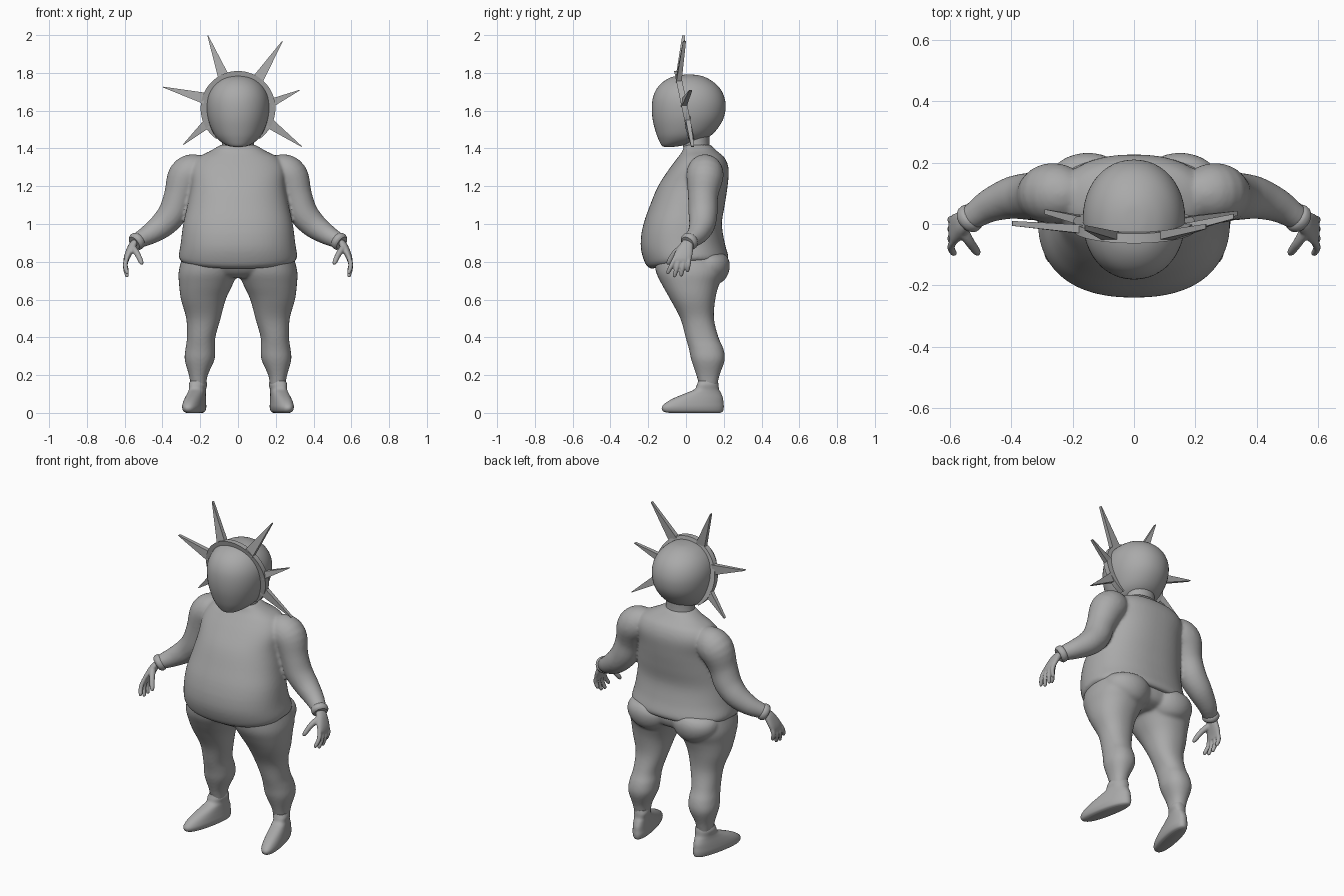
import bpy, bmesh, math
from mathutils import Vector

grey = bpy.data.materials.new("plain_grey")
grey.diffuse_color = (0.4, 0.4, 0.4, 1)


def refine(rows, k=4):
    """Catmull-Rom interpolation between rows of numbers."""
    out = []
    for i in range(len(rows) - 1):
        a, b, c, d = rows[max(i - 1, 0)], rows[i], rows[i + 1], rows[min(i + 2, len(rows) - 1)]
        for j in range(k):
            t = j / k
            out.append([0.5 * (2 * q + (r - p) * t + (2 * p - 5 * q + 4 * r - s) * t * t
                               + (3 * q - p - 3 * r + s) * t ** 3) for p, q, r, s in zip(a, b, c, d)])
    return out + [list(rows[-1])]


def skin(bm, rings):
    """Bridge closed rings of points and cap both ends."""
    vs = [[bm.verts.new(p) for p in ring] for ring in rings]
    n = len(vs[0])
    for a, b in zip(vs, vs[1:]):
        for i in range(n):
            bm.faces.new((a[i], a[(i + 1) % n], b[(i + 1) % n], b[i]))
    bm.faces.new(vs[0][::-1])
    bm.faces.new(vs[-1])


def stack(bm, rows, side=1, power=2.0, dip=0.0, toe=0.0, n=40):
    """Loft of level rings; a row is z, x0, x1, y0, y1."""
    rings = []
    for i, (z, x0, x1, y0, y1) in enumerate(refine(rows)):
        ring = []
        for j in range(n):
            a = 2 * math.pi * j / n
            c, s = math.cos(a), math.sin(a)
            x = (x0 + x1) / 2 + (x1 - x0) / 2 * math.copysign(abs(c) ** (2 / power), c)
            y = (y0 + y1) / 2 + (y1 - y0) / 2 * math.copysign(abs(s) ** (2 / power), s)
            fade = max(0, 1 - (z - rows[0][0]) / 0.15)
            ring.append((side * (x - toe * (y - 0.12)), y, z + dip * fade * min(y, 0) / 0.2))
        rings.append(ring)
    skin(bm, rings)


def tube(bm, rows, side=1, n=24):
    """Round tube along a path; a row is x, y, z, radius."""
    pts = refine(rows)
    rings = []
    for i, (x, y, z, r) in enumerate(pts):
        d = (Vector(pts[min(i + 1, len(pts) - 1)][:3]) - Vector(pts[max(i - 1, 0)][:3])).normalized()
        u = d.cross(Vector((0, 1, 0))).normalized()
        v = d.cross(u)
        ring = [Vector((x, y, z)) + r * (math.cos(2 * math.pi * j / n) * u + math.sin(2 * math.pi * j / n) * v)
                for j in range(n)]
        rings.append([(side * p.x, p.y, p.z) for p in ring])
    skin(bm, rings)


def finish(name, bm, voxel=0, smooth=0, flat=False):
    bmesh.ops.recalc_face_normals(bm, faces=bm.faces[:])
    me = bpy.data.meshes.new(name)
    bm.to_mesh(me)
    bm.free()
    ob = bpy.data.objects.new(name, me)
    bpy.context.collection.objects.link(ob)
    me.materials.append(grey)
    bpy.ops.object.select_all(action='DESELECT')
    bpy.context.view_layer.objects.active = ob
    ob.select_set(True)
    if voxel:
        m = ob.modifiers.new("blend", 'REMESH')
        m.mode, m.voxel_size = 'VOXEL', voxel
        m = ob.modifiers.new("soften", 'SMOOTH')
        m.factor, m.iterations = 0.5, smooth
        bpy.ops.object.convert(target='MESH')
    if not flat:
        bpy.ops.object.shade_smooth_by_angle(angle=math.radians(45))


SIDES = (1, -1)

# Shirt: round-bellied torso with sleeves
bm = bmesh.new()
stack(bm, [(0.80, -.29, .29, -.185, .215), (0.825, -.313, .313, -.215, .225), (0.90, -.303, .303, -.24, .205),
           (1.0, -.29, .29, -.225, .19), (1.1, -.268, .268, -.19, .205), (1.2, -.25, .25, -.148, .22),
           (1.29, -.25, .25, -.09, .226), (1.35, -.215, .215, -.045, .205), (1.385, -.15, .15, -.02, .165),
           (1.42, -.09, .09, -.01, .13)], power=2.3, dip=0.04, n=64)
for s in SIDES:
    tube(bm, [(.17, .10, 1.30, .06), (.22, .10, 1.285, .09), (.275, .10, 1.25, .098), (.312, .09, 1.15, .08),
              (.345, .09, 1.06, .077), (.40, .085, .995, .069), (.47, .06, .945, .055),
              (.525, .025, .915, .043), (.545, .012, .903, .04)], s)
finish("shirt", bm, 0.009, 5)

# Trousers: pelvis, buttocks and both legs
bm = bmesh.new()
stack(bm, [(.715, -.10, .10, -.10, .12), (.74, -.2, .2, -.14, .18), (.79, -.28, .28, -.172, .2),
           (.85, -.28, .28, -.18, .19)], power=2.3)
for s in SIDES:
    stack(bm, [(.14, .17, .25, .07, .165), (.2, .16, .26, .055, .178), (.28, .125, .282, .028, .205),
               (.34, .12, .278, .015, .198), (.4, .12, .27, -.002, .172), (.5, .092, .274, -.03, .148),
               (.6, .065, .302, -.083, .155), (.68, .028, .312, -.128, .175), (.75, .0, .314, -.16, .205),
               (.84, .0, .29, -.17, .20)], s, power=2.2)
    stack(bm, [(.68, .10, .17, .10, .16), (.70, .06, .23, .05, .2), (.74, .02, .28, 0, .225),
               (.79, .01, .29, 0, .232), (.83, .03, .27, 0, .215), (.85, .08, .2, .05, .18)], s)
finish("trousers", bm, 0.009, 4)

# Shoes turned slightly outwards, with an ankle roll
for s, label in zip(SIDES, ("right", "left")):
    bm = bmesh.new()
    stack(bm, [(.0, .185, .245, -.09, .18), (.008, .17, .26, -.12, .195), (.03, .163, .267, -.128, .2),
               (.055, .165, .266, -.105, .198), (.08, .168, .262, -.06, .195), (.105, .17, .257, .0, .185),
               (.125, .17, .255, .045, .175), (.15, .165, .257, .058, .172), (.17, .17, .25, .065, .168)],
          s, power=2.3, toe=.2)
    finish(label + "_shoe", bm)

# Hands: cuff, palm, four fingers and thumb
for s, label in zip(SIDES, ("right", "left")):
    bm = bmesh.new()
    tube(bm, [(.522, .028, .918, .04), (.530, .022, .912, .047), (.542, .014, .904, .047), (.55, .008, .898, .038)], s)
    finish(label + "_cuff", bm)
    bm = bmesh.new()
    stack(bm, [(.915, .53, .56, -.015, .035), (.89, .535, .58, -.035, .038), (.85, .556, .597, -.058, .036),
               (.82, .572, .605, -.068, .03), (.80, .58, .605, -.06, .022)], s, power=2.4)
    for y0, y1, z1 in ((.018, .008, .745), (-.008, -.025, .722), (-.034, -.06, .718), (-.056, -.095, .735)):
        zm = (.82 + z1) / 2 + .005
        tube(bm, [(.587, y0, .825, .012), (.597, (y0 + y1) / 2, zm, .0125), (.588, y1, z1 + .01, .0105),
                  (.585, y1, z1, .005)], s, 12)
    tube(bm, [(.56, -.02, .875, .02), (.535, -.06, .845, .016), (.513, -.09, .80, .013), (.508, -.098, .785, .006)], s, 12)
    finish(label + "_hand", bm, 0.005, 2)

# Neck and head
bm = bmesh.new()
stack(bm, [(1.36, -.10, .10, -.01, .14), (1.41, -.085, .085, -.015, .125), (1.48, -.085, .085, -.02, .125)])
finish("neck", bm)
bm = bmesh.new()
stack(bm, [(1.408, -.02, .02, -.115, -.07), (1.415, -.055, .055, -.128, -.02), (1.44, -.097, .097, -.142, .08),
           (1.48, -.13, .13, -.158, .145), (1.55, -.157, .157, -.176, .195), (1.62, -.167, .167, -.181, .21),
           (1.68, -.16, .16, -.172, .2), (1.73, -.135, .135, -.145, .17), (1.768, -.093, .093, -.098, .12),
           (1.787, -.045, .045, -.04, .07), (1.791, -.01, .01, .005, .025)], power=2.1, n=48)
finish("head", bm)


def lean(z):
    return -.045 + (1.8 - z) * .21


# Crown band: open arch leaning forward at the top
bm = bmesh.new()
rings = []
for i in range(57):
    a = math.radians(-55 + 290 * i / 56)
    ring = []
    for r, t in ((.150, -.016), (.198, -.016), (.198, .016), (.150, .016)):
        z = 1.612 + r * math.sin(a)
        ring.append((r * math.cos(a), lean(z) + t, z))
    rings.append(ring)
skin(bm, rings)
finish("crown_band", bm)

# Crown spikes: base x, base z, tip x, tip y, tip z, base width
for i, (bx, bz, tx, ty, tz, w) in enumerate((
        (-.075, 1.775, -.16, -.012, 1.998, .06), (.105, 1.765, .235, -.008, 1.968, .06),
        (-.175, 1.665, -.397, .002, 1.725, .06), (.175, 1.64, .325, .025, 1.708, .045),
        (-.165, 1.53, -.29, .04, 1.42, .05), (.15, 1.545, .337, .035, 1.41, .06))):
    bm = bmesh.new()
    d = Vector((tx - bx, 0, tz - bz)).normalized()
    across = Vector((-d.z, 0, d.x))
    rings = []
    for c, hw, ht in ((Vector((bx, lean(bz), bz)), w / 2, .014), (Vector((tx, ty, tz)), .002, .008)):
        rings.append([c + across * hw * p + Vector((0, ht * q, 0)) for p, q in ((-1, -1), (1, -1), (1, 1), (-1, 1))])
    skin(bm, rings)
    finish("crown_spike_%d" % (i + 1), bm, flat=True)
